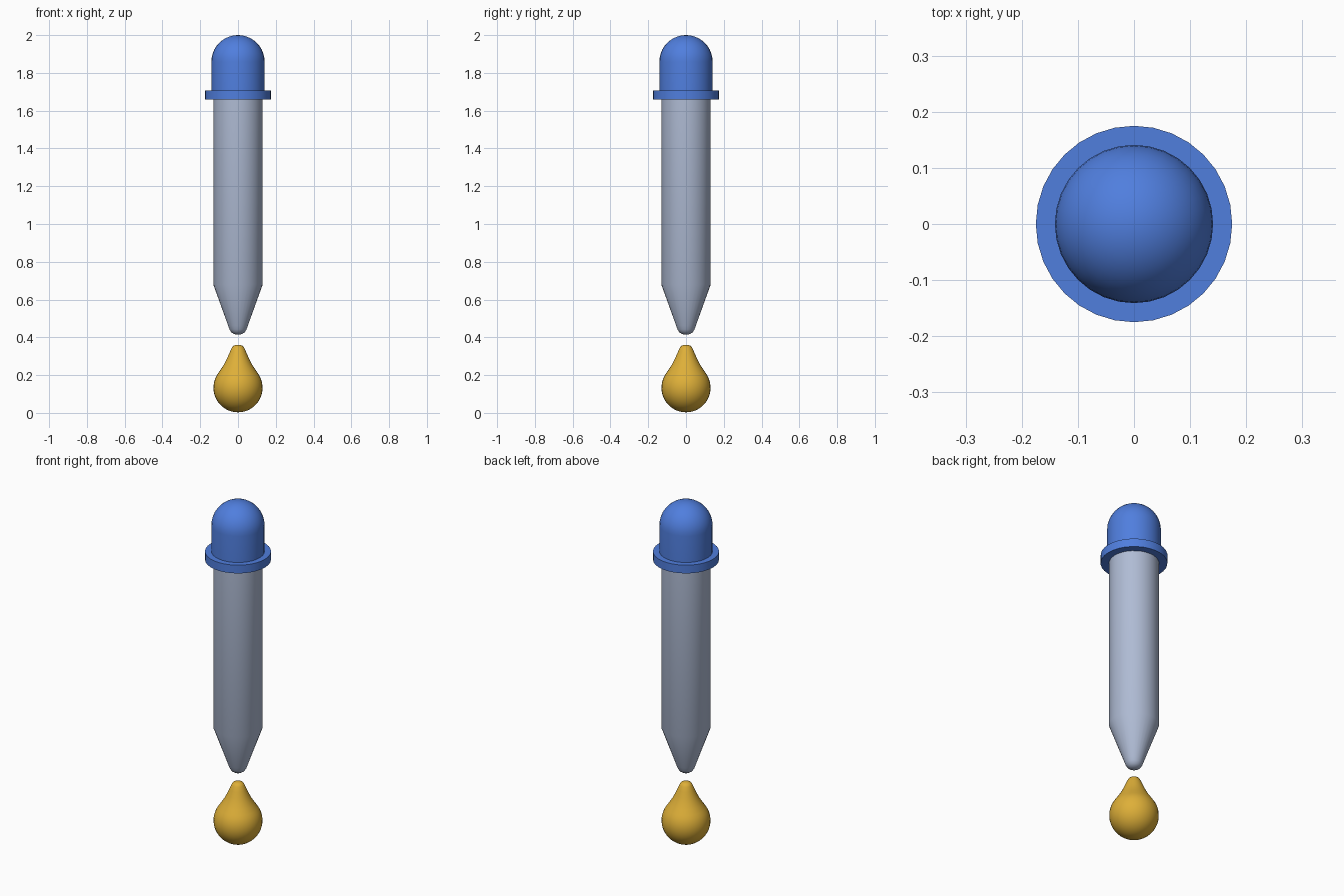
import bpy, bmesh, math

if "Cube" in bpy.data.objects:
    bpy.data.objects.remove(bpy.data.objects["Cube"])

SIDES = 32


def material(name, rgb):
    m = bpy.data.materials.new(name)
    m.diffuse_color = (*rgb, 1.0)
    m.use_nodes = True
    m.node_tree.nodes["Principled BSDF"].inputs["Base Color"].default_value = m.diffuse_color
    return m


def lathe(name, profile, mat, angle=35):
    """Revolve (radius, z) points, listed bottom to top, around the z axis."""
    bm = bmesh.new()
    verts = [bm.verts.new((r, 0, z)) for r, z in profile]
    edges = [bm.edges.new(pair) for pair in zip(verts, verts[1:])]
    bmesh.ops.spin(bm, geom=verts + edges, cent=(0, 0, 0), axis=(0, 0, 1),
                   angle=math.tau, steps=SIDES, use_duplicate=False)
    bmesh.ops.remove_doubles(bm, verts=bm.verts[:], dist=1e-4)
    bmesh.ops.recalc_face_normals(bm, faces=bm.faces[:])
    mesh = bpy.data.meshes.new(name)
    bm.to_mesh(mesh)
    bm.free()
    mesh.materials.append(mat)
    obj = bpy.data.objects.new(name, mesh)
    bpy.context.collection.objects.link(obj)
    bpy.ops.object.select_all(action='DESELECT')
    obj.select_set(True)
    bpy.context.view_layer.objects.active = obj
    bpy.ops.object.shade_smooth_by_angle(angle=math.radians(angle))
    return obj


def arc(radius, z, start, end, steps):
    """Circle arc in the profile plane, angles in degrees from horizontal."""
    pts = []
    for i in range(steps + 1):
        a = math.radians(start + (end - start) * i / steps)
        pts.append((max(0.0, radius * math.cos(a)), z + radius * math.sin(a)))
    return pts


blue = material("blue_rubber", (0.08, 0.21, 0.73))
glass = material("pale_glass", (0.43, 0.50, 0.66))
gold = material("golden_liquid", (0.73, 0.43, 0.04))

# Rubber bulb: cylinder with a hemispherical top
lathe("bulb", [(0, 1.68), (0.141, 1.68)] + arc(0.141, 1.859, 0, 90, 10), blue)

# Collar under the bulb
lathe("collar", [(0, 1.658), (0.175, 1.658), (0.175, 1.706), (0, 1.706)], blue)

# Glass tube with tapered, rounded tip
lathe("tube", [(0, 0.414), (0.02, 0.417), (0.036, 0.427), (0.045, 0.442),
               (0.052, 0.462), (0.131, 0.68), (0.131, 1.67), (0, 1.67)], glass)

# Falling drop: round belly flowing into a narrow neck
lathe("drop", arc(0.13, 0.133, -90, 36, 16)
      + [(0.088, 0.235), (0.072, 0.26), (0.058, 0.288), (0.045, 0.318),
         (0.034, 0.343), (0.026, 0.354), (0.014, 0.359), (0, 0.36)], gold, 60)
